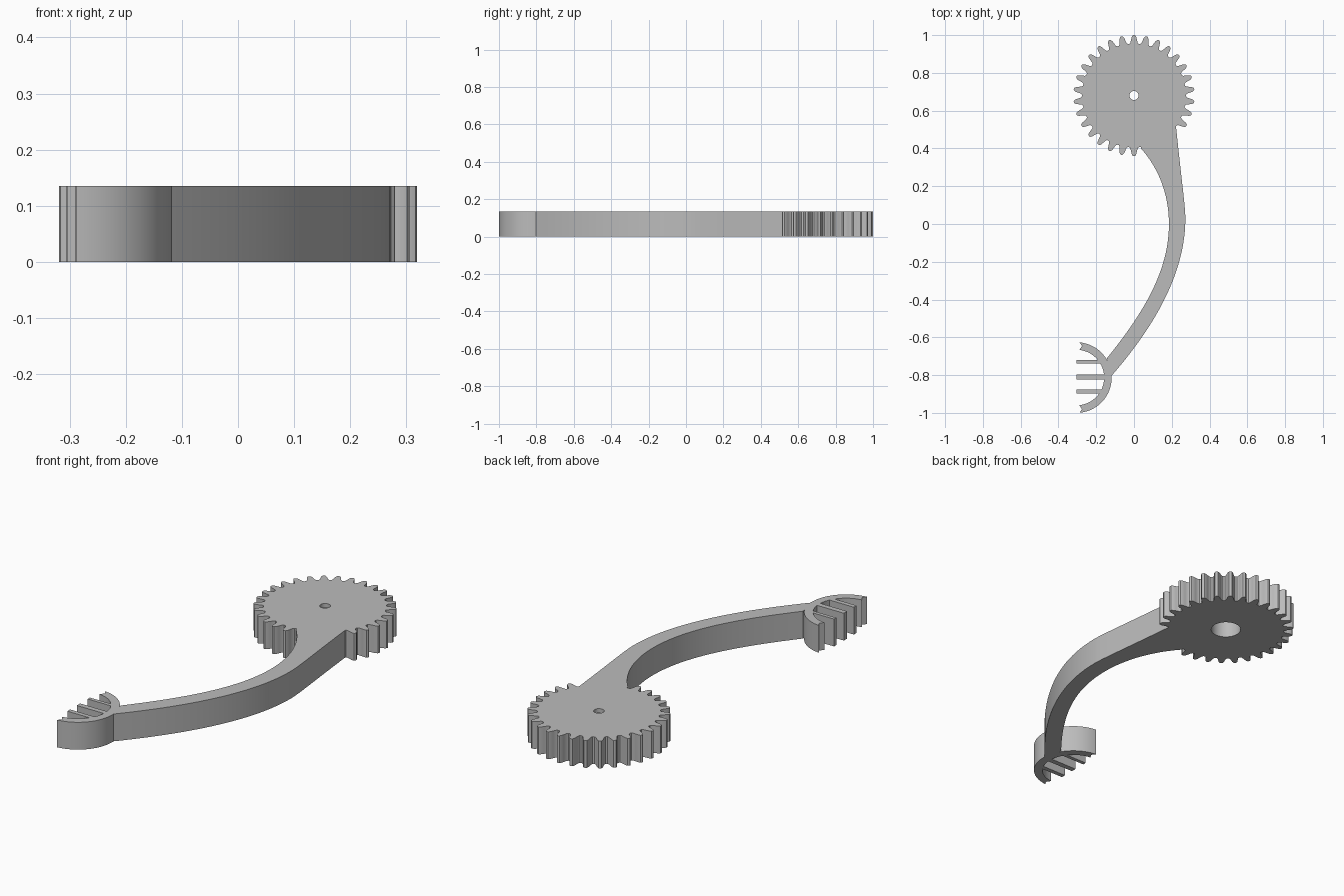
import bpy, bmesh
from math import cos, sin, radians, sqrt
from mathutils import Vector
from mathutils.geometry import interpolate_bezier

if "Cube" in bpy.data.objects:
    bpy.data.objects.remove(bpy.data.objects["Cube"], do_unlink=True)

HEIGHT = 0.135
GEAR = Vector((0, 0.68))
FORK = Vector((-0.305, -0.813))

grey = bpy.data.materials.new("plain grey")
grey.use_nodes = True
grey.diffuse_color = (0.5, 0.5, 0.5, 1)
grey.node_tree.nodes["Principled BSDF"].inputs["Base Color"].default_value = (0.5, 0.5, 0.5, 1)


def polar(centre, r, deg):
    a = radians(deg)
    return centre + Vector((r * cos(a), r * sin(a)))


def arc(centre, r, start, end, steps):
    return [polar(centre, r, start + (end - start) * i / steps) for i in range(steps + 1)]


def bezier(a, b, c, d, steps=16):
    pts = [Vector((*p, 0)) for p in (a, b, c, d)]
    return [p.xy for p in interpolate_bezier(*pts, steps)]


def slab(name, outlines, bottom=0.0, top=HEIGHT):
    """Extrude flat outlines into one upright solid object."""
    bm = bmesh.new()
    for outline in outlines:
        face = bm.faces.new([bm.verts.new((p[0], p[1], bottom)) for p in outline])
        ext = bmesh.ops.extrude_face_region(bm, geom=[face])["geom"]
        lifted = [v for v in ext if isinstance(v, bmesh.types.BMVert)]
        bmesh.ops.translate(bm, verts=lifted, vec=(0, 0, top - bottom))
    bmesh.ops.recalc_face_normals(bm, faces=bm.faces)
    mesh = bpy.data.meshes.new(name)
    bm.to_mesh(mesh)
    bm.free()
    mesh.materials.append(grey)
    obj = bpy.data.objects.new(name, mesh)
    bpy.context.collection.objects.link(obj)
    return obj


def activate(obj):
    bpy.ops.object.select_all(action="DESELECT")
    obj.select_set(True)
    bpy.context.view_layer.objects.active = obj


# Gear: thirty rounded teeth, left out where the arm leaves the rim
TEETH, ROOT = 30, 0.275
half_tooth = [(-0.42, ROOT), (-0.32, 0.281), (-0.25, 0.296), (-0.19, 0.31), (-0.1, 0.319)]
tooth = half_tooth + [(0, 0.321)] + [(-f, r) for f, r in reversed(half_tooth)]
rim = []
for i in range(TEETH):
    middle = 6 + i * 360 / TEETH
    bare = 280 < middle < 320
    for fraction, r in tooth:
        rim.append(polar(GEAR, ROOT if bare else r, middle + fraction * 360 / TEETH))
gear = slab("gear", [rim])

# Stepped bore: wide pocket underneath, small hole through the top
for name, radius, top in (("wide_bore", 0.07, 0.115), ("small_bore", 0.024, 0.2)):
    cutter = slab(name, [arc(GEAR, radius, 0, 352.5, 47)], -0.05, top)
    cutter.hide_render = True
    mod = gear.modifiers.new(name, "BOOLEAN")
    mod.operation, mod.solver, mod.object = "DIFFERENCE", "EXACT", cutter
    activate(gear)
    bpy.ops.object.modifier_apply(modifier=name)
    bpy.data.objects.remove(cutter, do_unlink=True)

# Arm: bowed bar between the gear rim and the fork
outer = bezier((-0.12, -0.805), (0.12, -0.53), (0.272, -0.25), (0.272, 0.03), 24)
outer += bezier((0.272, 0.03), (0.271, 0.1), (0.255, 0.2), (0.222, 0.52))[1:]
seat = arc(GEAR, 0.273, -38, -82, 10)
inner = bezier((0.037, 0.4), (0.135, 0.29), (0.185, 0.15), (0.185, 0.0))
inner += bezier((0.185, 0.0), (0.185, -0.24), (0.06, -0.46), (-0.143, -0.71), 24)[1:]
arm = slab("arm", [outer + seat + inner])

# Fork: half ring with notched ends
ring = arc(FORK, 0.187, -85, 85, 40)
ring.append(polar(FORK, 0.17, 80))
ring += arc(FORK, 0.147, 84, -84, 40)
ring.append(polar(FORK, 0.17, -80))
fork = slab("fork_ring", [ring])

# Tines: three straight bars inside the half ring
bars = []
for offset, half in ((0.083, 0.009), (0.003, 0.013), (-0.073, 0.011)):
    y = FORK.y + offset
    end = FORK.x + sqrt(0.155 ** 2 - offset ** 2)
    bars.append([(-0.305, y - half), (end, y - half), (end, y + half), (-0.305, y + half)])
tines = slab("fork_tines", bars)

for obj in (gear, arm, fork):
    activate(obj)
    bpy.ops.object.shade_smooth_by_angle(angle=radians(30))
